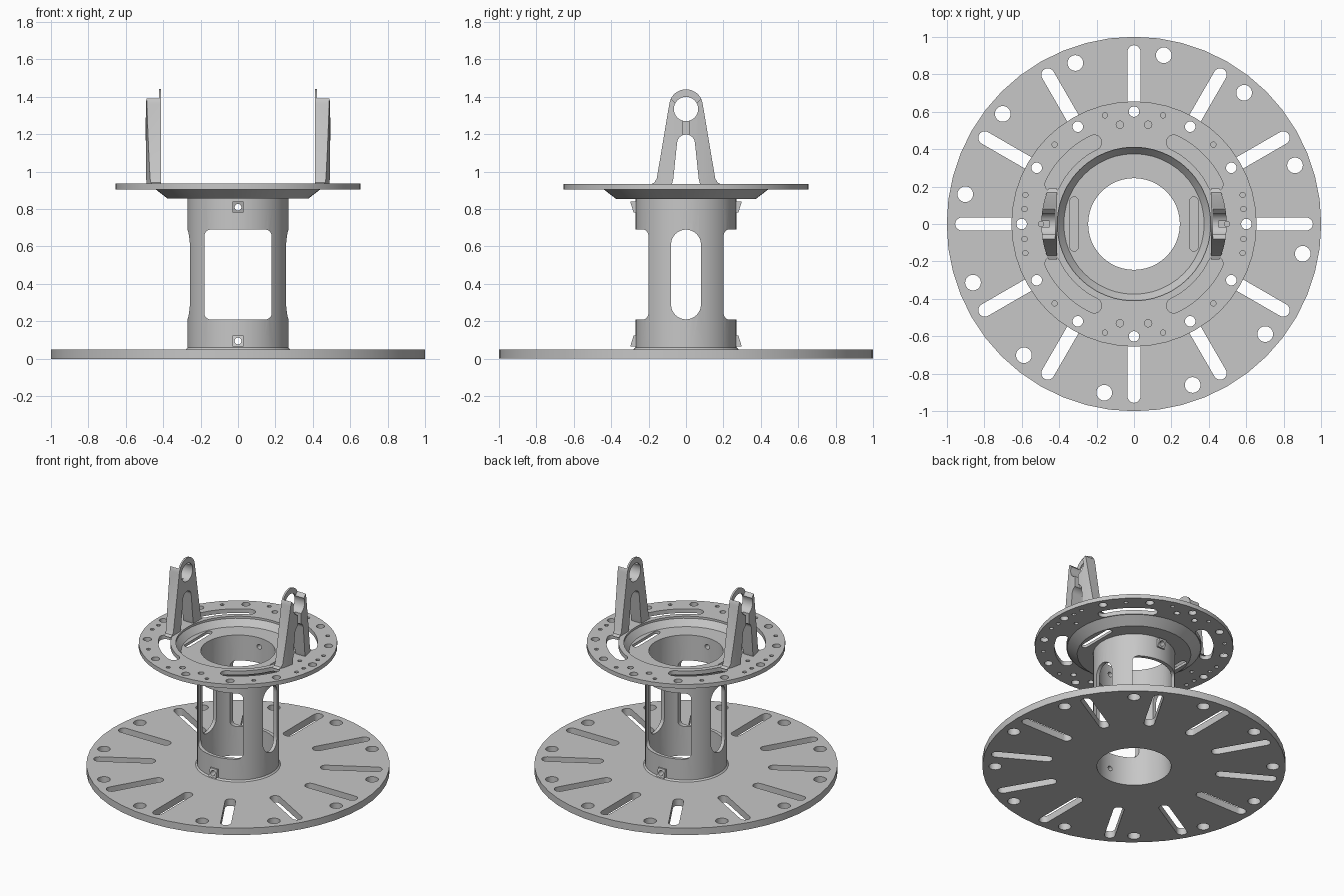
import bpy, bmesh
from math import sin, cos, pi, radians
from mathutils import Matrix, Vector

cube = bpy.data.objects.get("Cube")
if cube:
    bpy.data.objects.remove(cube, do_unlink=True)

GREY = (0.57, 0.57, 0.57, 1)
mat = bpy.data.materials.new("plain grey")
mat.use_nodes = True
mat.diffuse_color = GREY
mat.node_tree.nodes["Principled BSDF"].inputs["Base Color"].default_value = GREY


# ---- outline helpers: each returns a list of 2D points ----
def polar(r, deg):
    return (r * cos(radians(deg)), r * sin(radians(deg)))


def arc(cx, cy, r, a0, a1, n):
    pts = [polar(r, a0 + (a1 - a0) * i / n) for i in range(n + 1)]
    return [(cx + x, cy + y) for x, y in pts]


def circle(cx, cy, r, n=24):
    return arc(cx, cy, r, 0, 360, n)[:-1]


def radial_slot(r0, r1, half, deg):
    pts = arc(r1, 0, half, -90, 90, 10) + arc(r0, 0, half, 90, 270, 10)
    c, s = polar(1, deg)
    return [(x * c - y * s, x * s + y * c) for x, y in pts]


def arc_slot(r, half, a0, a1):
    pts = arc(0, 0, r + half, a0, a1, 12)
    pts += arc(*polar(r, a1), half, a1, a1 + 180, 8)[1:-1]
    pts += arc(0, 0, r - half, a1, a0, 12)
    return pts + arc(*polar(r, a0), half, a0 + 180, a0 + 360, 8)[1:-1]


def rounded_rect(x0, x1, y0, y1, r):
    corners = [(x1 - r, y1 - r, 0), (x0 + r, y1 - r, 90),
               (x0 + r, y0 + r, 180), (x1 - r, y0 + r, 270)]
    return [p for x, y, a in corners for p in arc(x, y, r, a, a + 90, 8)]


# ---- solid helpers ----
def add_object(name, bm):
    bmesh.ops.remove_doubles(bm, verts=bm.verts, dist=1e-4)
    bmesh.ops.recalc_face_normals(bm, faces=bm.faces)
    mesh = bpy.data.meshes.new(name)
    bm.to_mesh(mesh)
    bm.free()
    mesh.materials.append(mat)
    obj = bpy.data.objects.new(name, mesh)
    bpy.context.collection.objects.link(obj)
    return obj


def plate(name, loops, lo, hi, axes="XYZ"):
    """Fill an outline with holes and extrude it from lo to hi."""
    curve = bpy.data.curves.new(name, "CURVE")
    curve.dimensions = "2D"
    curve.fill_mode = "BOTH"
    curve.extrude = (hi - lo) / 2
    for loop in loops:
        spline = curve.splines.new("POLY")
        spline.points.add(len(loop) - 1)
        for p, (x, y) in zip(spline.points, loop):
            p.co = (x, y, 0, 1)
        spline.use_cyclic_u = True
    temp = bpy.data.objects.new(name, curve)
    mesh = bpy.data.meshes.new_from_object(temp)
    bm = bmesh.new()
    bm.from_mesh(mesh)
    bpy.data.objects.remove(temp)
    bpy.data.curves.remove(curve)
    bpy.data.meshes.remove(mesh)
    for v in bm.verts:
        x, y, z = v.co.x, v.co.y, v.co.z + (lo + hi) / 2
        v.co = {"XYZ": (x, y, z), "YZX": (z, x, y), "XZY": (x, z, y)}[axes]
    return add_object(name, bm)


def lathe(name, profile, steps):
    bm = bmesh.new()
    verts = [bm.verts.new((r, 0, z)) for r, z in profile]
    edges = [bm.edges.new((a, b)) for a, b in zip(verts, verts[1:] + verts[:1])]
    bmesh.ops.spin(bm, geom=verts + edges, axis=(0, 0, 1), cent=(0, 0, 0),
                   angle=2 * pi, steps=steps)
    return add_object(name, bm)


def cut(obj, cutters):
    for cutter in cutters:
        mod = obj.modifiers.new("cut", "BOOLEAN")
        mod.operation, mod.solver, mod.object = "DIFFERENCE", "EXACT", cutter
    graph = bpy.context.evaluated_depsgraph_get()
    mesh = bpy.data.meshes.new_from_object(obj.evaluated_get(graph))
    obj.modifiers.clear()
    obj.data = mesh


def discard(objs):
    for o in objs:
        bpy.data.objects.remove(o, do_unlink=True)


# ---- base disc with radial slots and rim holes ----
loops = [circle(0, 0, 1, 48), circle(0, 0, 0.245, 48)]
for k in range(12):
    loops.append(radial_slot(0.58, 0.92, 0.035, 30 * k))
    loops.append(circle(*polar(0.915, 20 + 30 * k), 0.042))
base = plate("base_disc", loops, 0, 0.05)

# ---- upper flange ----
loops = [circle(0, 0, 0.655, 48), circle(0, 0, 0.41, 48)]
loops += [circle(*polar(0.6, 30 * k), 0.028) for k in range(12)]
for k in range(4):
    loops.append(arc_slot(0.485, 0.04, 26 + 90 * k, 64 + 90 * k))
    loops.append(circle(*polar(0.6, 45 + 90 * k), 0.014, 12))
for s in (-1, 1):
    loops.append(circle(0.497 * s, 0, 0.014, 12))
    for t in (-1, 1):
        loops.append(circle(0.075 * s, 0.53 * t, 0.02, 16))
        loops.append(circle(0.155 * s, 0.58 * t, 0.014, 12))
        loops.append(circle(0.585 * s, 0.08 * t, 0.014, 12))
        loops.append(circle(0.58 * s, 0.155 * t, 0.014, 12))
flange = plate("upper_flange", loops, 0.905, 0.935)

# ---- column tube with flared dish on top ----
column = lathe("column_and_dish", [
    (0.245, 0.05), (0.28, 0.05), (0.27, 0.06), (0.27, 0.855), (0.375, 0.855),
    (0.44, 0.905), (0.41, 0.92), (0.375, 0.875), (0.245, 0.875)], 48)
bolts = [plate("bolt_cutter", [circle(0, z, 0.018, 16)], -0.5, 0.5, "XZY")
         for z in (0.095, 0.81)]
cutters = [
    plate("front_cutter", [rounded_rect(-0.18, 0.18, 0.21, 0.69, 0.035)], -0.5, 0.5, "XZY"),
    plate("side_cutter", [rounded_rect(-0.08, 0.08, 0.21, 0.69, 0.0799)], -0.5, 0.5, "YZX")]
cutters += [plate("dish_cutter", [rounded_rect(x - 0.022, x + 0.022, -0.145, 0.145, 0.0219)],
                  0.8, 0.9) for x in (-0.32, 0.32)]
cut(column, cutters + bolts)
discard(cutters)

# ---- wedge bosses around the bolt holes ----
bm = bmesh.new()
for side in (-1, 1):
    for z, lean in ((0.095, -1), (0.81, 1)):
        box = bmesh.ops.create_cube(bm, size=1)["verts"]
        for v in box:
            deep = 0.25 if v.co.y < 0 else (0.298 if v.co.z * lean > 0 else 0.28)
            v.co = Vector((v.co.x * 0.058, deep * side, z + v.co.z * 0.058))
bosses = add_object("bolt_bosses", bm)
cut(bosses, bolts)
discard(bolts)

# ---- upright bearing arms: one outline running around both legs ----
flare = [(0.19, 0.932), (0.168, 0.942), (0.156, 0.965)]
outline = flare + arc(0, 1.35, 0.09, 8, 172, 20) + [(-y, z) for y, z in flare[::-1]]
foot = [(-0.075, 0.932), (-0.068, 0.96)]
outline += foot + arc(0, 1.15, 0.048, 172, 8, 14) + [(-y, z) for y, z in foot[::-1]]
arm = plate("left_arm", [outline, circle(0, 1.335, 0.065, 32)], 0.41, 0.52, "YZX")
# trim the outer face round, open the cradle, and groove the bridge
ring = plate("ring_cutter", [circle(0, 0, 0.7, 96), circle(0, 0, 0.495, 96)], 0.5, 2)
notch = plate("notch_cutter", [[(0.04, 1.35), (0.2, 1.51), (-0.2, 1.51), (-0.04, 1.35)]],
              0.422, 0.6, "YZX")
groove = plate("groove_cutter", [rounded_rect(-0.015, 0.015, 1.17, 1.3, 0.002)],
               0.45, 0.6, "YZX")
cut(arm, [ring, notch, groove])
discard([ring, notch, groove])
other = bpy.data.objects.new("right_arm", arm.data.copy())
other.data.transform(Matrix.Rotation(pi, 4, "Z"))
bpy.context.collection.objects.link(other)

# ---- smooth round walls, keep hard edges ----
bpy.ops.object.select_all(action="DESELECT")
for obj in (base, flange, column, bosses, arm, other):
    obj.select_set(True)
    bpy.context.view_layer.objects.active = obj
bpy.ops.object.shade_smooth_by_angle(angle=radians(30))
